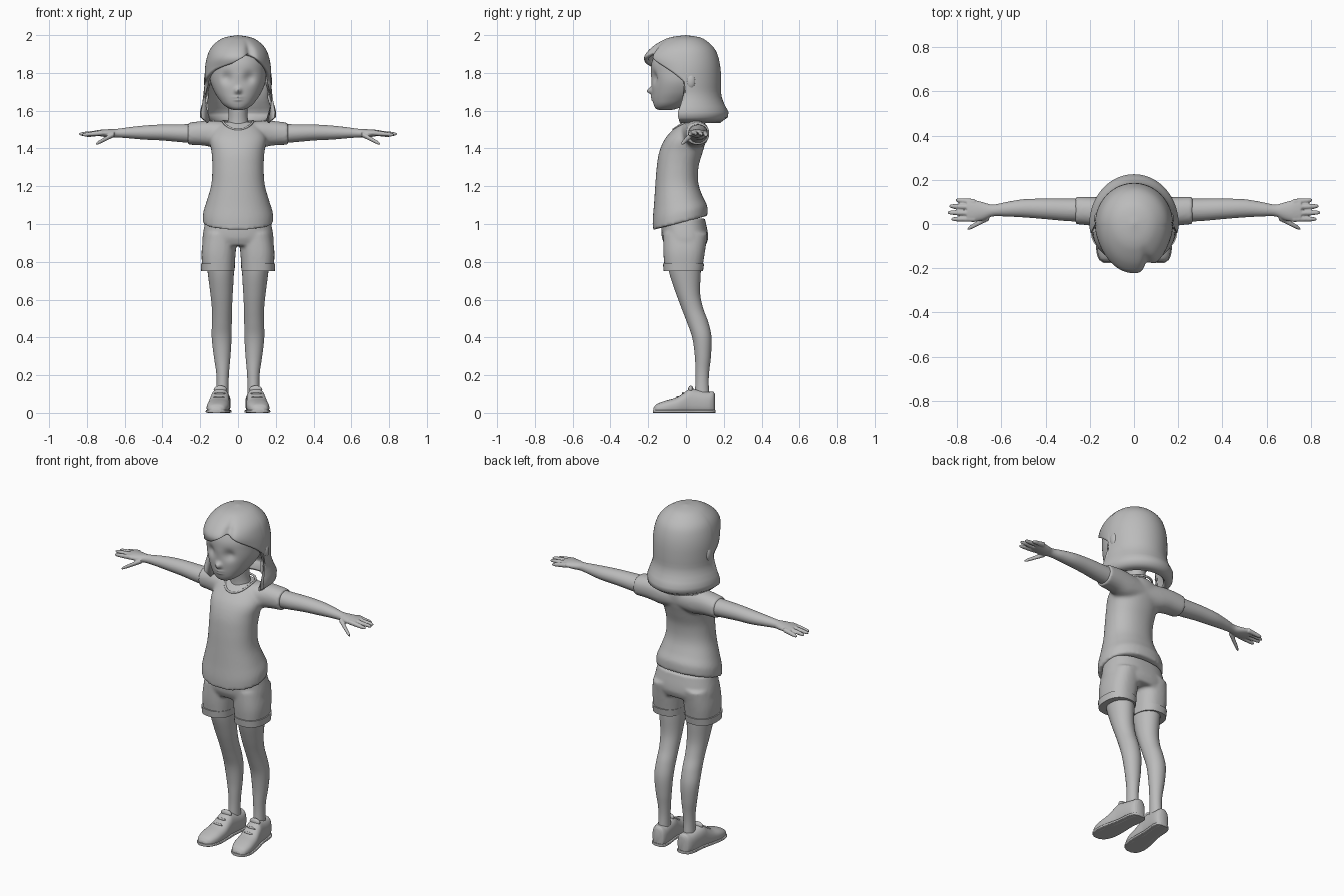
import bpy, bmesh, math

cube = bpy.data.objects.get("Cube")
if cube:
    bpy.data.objects.remove(cube, do_unlink=True)

grey = bpy.data.materials.new("plain grey")
grey.use_nodes = True
grey.diffuse_color = (0.5, 0.5, 0.5, 1)
grey.node_tree.nodes["Principled BSDF"].inputs["Base Color"].default_value = (0.5, 0.5, 0.5, 1)


def clamp(v):
    return max(0.0, min(1.0, v))


def bump(a, ca, sa, b, cb, sb):
    return math.exp(-((a - ca) / sa) ** 2 - ((b - cb) / sb) ** 2)


def interp(keys, p, smooth=True):
    """Values of the keyed rows at position p (first column is the position)."""
    i = 0
    while i < len(keys) - 2 and p > keys[i + 1][0]:
        i += 1
    a, b = keys[i], keys[i + 1]
    h = b[0] - a[0]
    t = clamp((p - a[0]) / h)
    if not smooth:
        return [u + (v - u) * t for u, v in zip(a[1:], b[1:])]
    before, after = keys[max(i - 1, 0)], keys[min(i + 2, len(keys) - 1)]
    out = []
    for j in range(1, len(a)):
        m0 = (b[j] - before[j]) / (b[0] - before[0]) * h
        m1 = (after[j] - a[j]) / (after[0] - a[0]) * h
        out.append((2*t**3 - 3*t*t + 1) * a[j] + (t**3 - 2*t*t + t) * m0
                   + (3*t*t - 2*t**3) * b[j] + (t**3 - t*t) * m1)
    return out


def loft(bm, axis, keys, sides=32, steps=5, power=2.0):
    """Closed skin over rings (position, low a, high a, low b, high b)."""
    spots = [u[0] + (v[0] - u[0]) * k / steps for u, v in zip(keys, keys[1:]) for k in range(steps)]
    spots.append(keys[-1][0])
    rings = []
    for p in spots:
        a0, a1, b0, b1 = interp(keys, p)
        ring = []
        for k in range(sides):
            w = math.tau * k / sides
            c, s = math.cos(w), math.sin(w)
            a = (a0 + a1) / 2 + (a1 - a0) / 2 * math.copysign(abs(c) ** (2 / power), c)
            b = (b0 + b1) / 2 + (b1 - b0) / 2 * math.copysign(abs(s) ** (2 / power), s)
            ring.append(bm.verts.new({"x": (p, a, b), "y": (a, p, b), "z": (a, b, p)}[axis]))
        rings.append(ring)
    for r, q in zip(rings, rings[1:]):
        for k in range(sides):
            n = (k + 1) % sides
            bm.faces.new((r[k], r[n], q[n], q[k]))
    bm.faces.new(rings[0])
    bm.faces.new(rings[-1])


def ball(bm, centre, size):
    made = bmesh.ops.create_uvsphere(bm, u_segments=20, v_segments=12, radius=1)["verts"]
    for v in made:
        v.co = [c + s * q for c, s, q in zip(centre, size, v.co)]


def finish(name, bm, mirror=False, voxel=0, smooth=4, thick=0, angle=50):
    bmesh.ops.recalc_face_normals(bm, faces=bm.faces)
    mesh = bpy.data.meshes.new(name)
    bm.to_mesh(mesh)
    bm.free()
    ob = bpy.data.objects.new(name, mesh)
    bpy.context.collection.objects.link(ob)
    mesh.materials.append(grey)
    bpy.ops.object.select_all(action='DESELECT')
    ob.select_set(True)
    bpy.context.view_layer.objects.active = ob
    bpy.ops.object.shade_smooth_by_angle(angle=math.radians(angle))
    if thick:
        m = ob.modifiers.new("thickness", 'SOLIDIFY')
        m.thickness, m.offset = thick, -1
    if mirror:
        m = ob.modifiers.new("both sides", 'MIRROR')
        m.use_mirror_merge = False
    if voxel:
        m = ob.modifiers.new("blend", 'REMESH')
        m.mode, m.voxel_size, m.use_smooth_shade = 'VOXEL', voxel, True
        m = ob.modifiers.new("soften", 'SMOOTH')
        m.factor, m.iterations = 0.5, smooth
    return ob


# Head with nose, eye hollows, lips
bm = bmesh.new()
skull = [(1.603, .02, -.14, -.08), (1.61, .045, -.158, -.05), (1.63, .075, -.17, -.01),
         (1.66, .1, -.177, .04), (1.7, .125, -.18, .09), (1.75, .145, -.182, .13),
         (1.8, .15, -.185, .15), (1.86, .148, -.18, .155), (1.92, .12, -.15, .13),
         (1.96, .08, -.09, .09), (1.975, .03, -.03, .03)]
loft(bm, "z", [(z, -x, x, f, b) for z, x, f, b in skull], sides=96, steps=7, power=2.15)
for v in bm.verts:
    x, y, z = v.co
    if y < -.05:
        v.co.y += (.018 * bump(abs(x), .06, .028, z, 1.775, .03)
                   - .028 * bump(x, 0, .015, z, 1.705, .017)
                   - .008 * bump(x, 0, .022, z, 1.672, .007)
                   - .007 * bump(x, 0, .02, z, 1.657, .006))
finish("head", bm)

# Closed eyelid lines and ears
bm = bmesh.new()
ball(bm, (.055, -.151, 1.757), (.017, .006, .003))
finish("eyelid", bm, mirror=True)
bm = bmesh.new()
ball(bm, (.163, .025, 1.755), (.018, .026, .04))
finish("ear", bm, mirror=True)

# Neck
bm = bmesh.new()
loft(bm, "z", [(1.48, -.075, .075, -.035, .09), (1.54, -.055, .055, -.03, .08),
               (1.6, -.05, .05, -.035, .07), (1.7, -.06, .06, -.05, .08)])
finish("neck", bm)

# Bobbed hair with a side parting and a flared hem
shape = [(1.535, .165, .13, .18), (1.555, .195, .16, .215), (1.59, .202, .17, .226),
         (1.63, .192, .17, .205), (1.68, .176, .17, .187), (1.75, .176, .18, .186),
         (1.82, .175, .2, .183), (1.88, .165, .222, .172), (1.93, .145, .187, .15),
         (1.97, .105, .128, .108), (1.99, .062, .075, .067), (2.0, 0, 0, 0)]
hem = [(-180, 1.535), (-93, 1.535), (-88, 1.75), (-70, 1.775), (-45, 1.815), (-10, 1.85),
       (22, 1.905), (40, 1.87), (70, 1.80), (88, 1.75), (93, 1.535), (180, 1.535)]
bm = bmesh.new()
columns, rows = 120, 26
grid = []
for c in range(columns):
    turn = -180 + 360 * c / columns
    low = interp(hem, turn, False)[0]
    line = []
    for r in range(rows + 1):
        z = 2 - (2 - low) * (r / rows) ** 1.7
        side, front, back = interp(shape, z)
        sweep = 1 + .2 * clamp((1.7 - z) / .1)
        w = math.radians(math.copysign(180 - (180 - abs(turn)) * sweep, turn))
        if abs(turn) < 89:
            w = math.radians(turn)
        k = 1 - .11 * bump(turn, 25, 9, 0, 0, 1) * clamp((1.985 - z) / .06)
        depth = front if math.cos(w) > 0 else back
        line.append(bm.verts.new((k * side * math.sin(w), -k * depth * math.cos(w), z)))
    grid.append(line)
for c in range(columns):
    a, b = grid[c], grid[(c + 1) % columns]
    for r in range(rows):
        bm.faces.new((a[r], a[r + 1], b[r + 1], b[r]))
bmesh.ops.remove_doubles(bm, verts=bm.verts, dist=.0005)
finish("hair", bm, thick=.022)

# Shirt: body and sleeves blended, hem higher at the back
bm = bmesh.new()
body = [(.975, .186, -.176, .115), (1.03, .184, -.176, .112), (1.1, .166, -.17, .09),
        (1.2, .142, -.163, .066), (1.3, .136, -.155, .066), (1.38, .14, -.142, .088),
        (1.45, .15, -.112, .108), (1.5, .13, -.068, .112), (1.54, .09, -.02, .1)]
loft(bm, "z", [(z, -x, x, f, b) for z, x, f, b in body], sides=48, power=2.2)
for v in bm.verts:
    v.co.z += .26 * (v.co.y + .15) * clamp((1.25 - v.co.z) / .22)
sleeve = [(.0, -.03, .11, 1.41, 1.53), (.1, -.03, .118, 1.4, 1.546),
          (.18, -.01, .122, 1.415, 1.546), (.265, .0, .124, 1.42, 1.536)]
for side in (1, -1):
    loft(bm, "x", [(side * k[0],) + k[1:] for k in sleeve][::side], power=2.2)
finish("shirt", bm, voxel=.009, smooth=5)

# Neckline band
bm = bmesh.new()
loops = []
for i in range(48):
    w = math.tau * i / 48
    cx, cy = math.sin(w), -math.cos(w)
    z = 1.545 - .045 * max(0, -cy) ** 1.5
    loops.append([bm.verts.new((cx * (.08 + .006 * math.cos(q)), .022 + cy * (.088 + .006 * math.cos(q)),
                                z + .006 * math.sin(q))) for q in (math.tau * k / 8 for k in range(8))])
for i in range(48):
    a, b = loops[i], loops[(i + 1) % 48]
    for k in range(8):
        bm.faces.new((a[k], a[(k + 1) % 8], b[(k + 1) % 8], b[k]))
finish("neckline", bm)

# Shorts: seat and two legs blended, then turned-up cuffs
bm = bmesh.new()
loft(bm, "z", [(.885, -.185, .185, -.11, .105), (.93, -.188, .188, -.128, .118),
               (1.03, -.17, .17, -.13, .1)], sides=48, power=2.4)
for s in (1, -1):
    legs = [(.755, .02, .188, -.112, .085), (.85, .012, .193, -.12, .1), (.95, .005, .18, -.12, .115)]
    loft(bm, "z", [(k[0], min(s * k[1], s * k[2]), max(s * k[1], s * k[2]), k[3], k[4]) for k in legs], power=2.4)
finish("shorts", bm, voxel=.009, smooth=4)
bm = bmesh.new()
loft(bm, "z", [(.75, .018, .195, -.118, .09), (.79, .016, .197, -.122, .096)], power=2.4)
finish("cuff", bm, mirror=True)

# Legs
bm = bmesh.new()
loft(bm, "z", [(.08, .05, .115, .045, .125), (.16, .05, .113, .05, .12), (.22, .047, .116, .05, .123),
               (.3, .04, .128, .047, .132), (.4, .034, .139, .033, .135), (.48, .033, .138, .005, .118),
               (.55, .032, .138, -.022, .092), (.63, .028, .146, -.052, .075),
               (.74, .022, .16, -.088, .078), (.82, .022, .168, -.1, .08)])
finish("leg", bm, mirror=True)

# Shoes, toes turned slightly out
def turn_out(bm):
    for v in bm.verts:
        v.co.x -= v.co.y * .1
        v.co.z = max(v.co.z, 0)


bm = bmesh.new()
upper = [(-.172, .025, .028), (-.155, .044, .046), (-.11, .058, .064), (-.05, .058, .082),
         (-.0, .052, .115), (.02, .05, .128), (.06, .049, .122), (.12, .046, .112), (.145, .036, .112), (.153, .022, .1)]
loft(bm, "y", [(y, .097 - w, .097 + w, -.01, h) for y, w, h in upper], power=2.5)
ball(bm, (.097, .025, .125), (.034, .014, .02))
for y, z in ((-.045, .084), (-.015, .104)):
    ball(bm, (.095, y, z), (.03, .006, .006))
turn_out(bm)
finish("shoe", bm, mirror=True)
bm = bmesh.new()
outline = [(-.176, .022), (-.16, .046), (-.11, .063), (-.04, .06), (.04, .05), (.11, .051), (.145, .04), (.156, .02)]
loft(bm, "y", [(y, .097 - w, .097 + w, 0, .016) for y, w in outline], power=6)
turn_out(bm)
finish("sole", bm, mirror=True)

# Arms with palms, fingers and thumbs
bm = bmesh.new()
loft(bm, "x", [(.2, .01, .115, 1.425, 1.53), (.3, .013, .115, 1.433, 1.528), (.4, .022, .115, 1.442, 1.527),
               (.5, .03, .112, 1.447, 1.521), (.58, .034, .099, 1.454, 1.512), (.64, .034, .088, 1.458, 1.504),
               (.68, .018, .098, 1.458, 1.502), (.72, .01, .108, 1.463, 1.5), (.755, .012, .11, 1.469, 1.495)])
fingers = [(.72, .1, 1.482, .805, .108, 1.468), (.72, .076, 1.484, .835, .081, 1.474),
           (.72, .048, 1.484, .842, .052, 1.476), (.72, .023, 1.482, .825, .022, 1.472),
           (.655, .03, 1.475, .752, -.022, 1.424)]
for x0, y0, z0, x1, y1, z1 in fingers:
    rings = []
    for t, r in ((0, .014), (.5, .012), (.88, .0095), (1, .005)):
        y, z = y0 + (y1 - y0) * t, z0 + (z1 - z0) * t
        rings.append((x0 + (x1 - x0) * t, y - r, y + r, z - r, z + r))
    loft(bm, "x", rings, sides=14, steps=3)
finish("arm", bm, mirror=True, voxel=.004, smooth=3)
